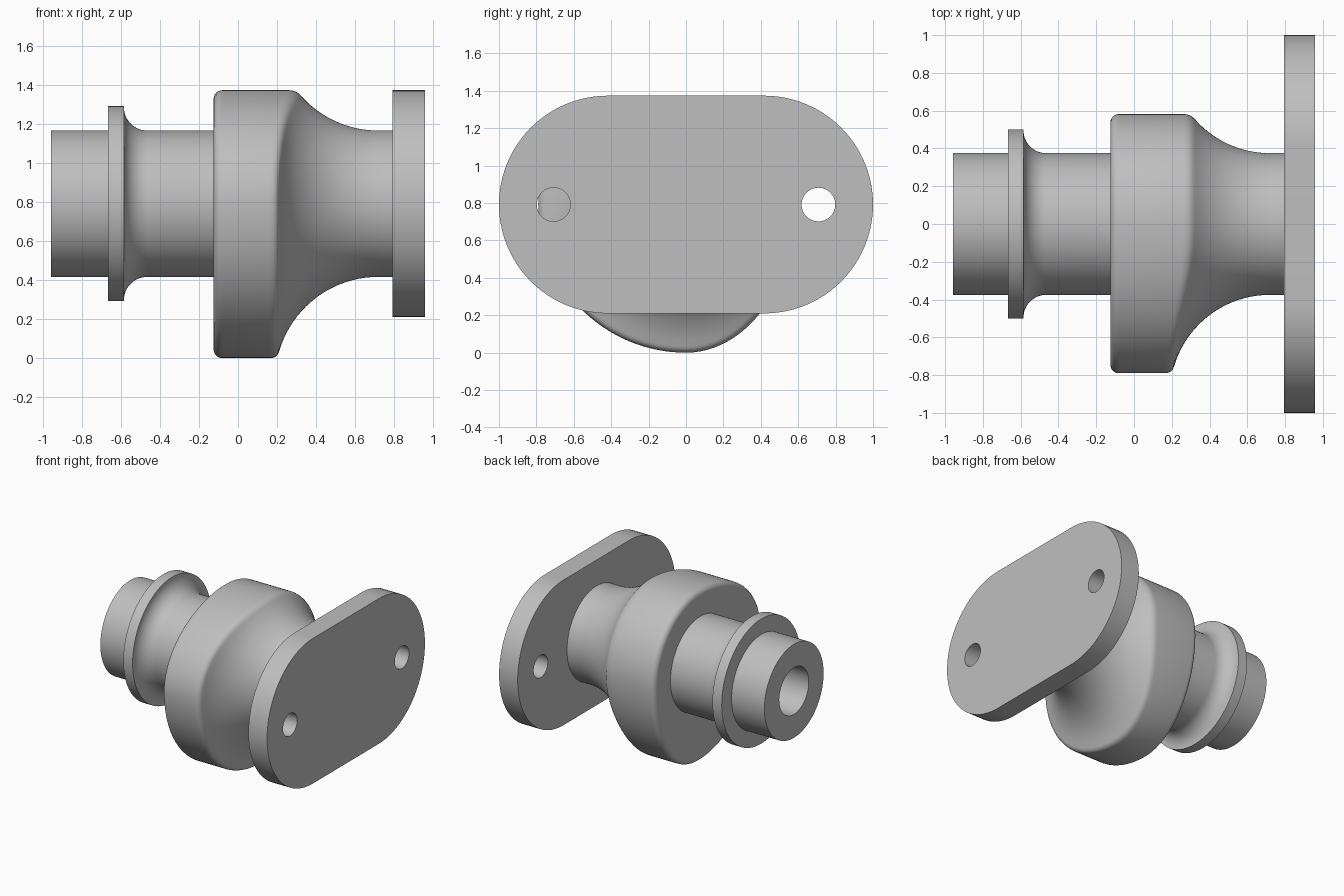
import bpy, bmesh, math
from mathutils import Matrix

AXIS_Z = 0.792
SHAFT_R = 0.375
SEG = 128

cube = bpy.data.objects.get("Cube")
if cube:
    bpy.data.objects.remove(cube, do_unlink=True)

grey = bpy.data.materials.new("plain grey")
grey.use_nodes = True
colour = (0.52, 0.52, 0.52, 1)
grey.diffuse_color = colour
grey.node_tree.nodes["Principled BSDF"].inputs["Base Color"].default_value = colour


def add_object(name, mesh):
    obj = bpy.data.objects.new(name, mesh)
    bpy.context.collection.objects.link(obj)
    mesh.materials.clear()
    mesh.materials.append(grey)
    bpy.ops.object.select_all(action='DESELECT')
    obj.select_set(True)
    bpy.context.view_layer.objects.active = obj
    bpy.ops.object.shade_smooth_by_angle(angle=math.radians(30))
    return obj


def loft(name, profile_at):
    """Sweep an (x, radius) profile, which may vary with angle, around the axis."""
    bm = bmesh.new()
    rings = []
    for i in range(SEG):
        t = 2 * math.pi * i / SEG
        rings.append([bm.verts.new((x, r * math.cos(t), AXIS_Z + r * math.sin(t)))
                      for x, r in profile_at(t)])
    for i, ring in enumerate(rings):
        following = rings[(i + 1) % SEG]
        for j in range(len(ring) - 1):
            bm.faces.new((ring[j], ring[j + 1], following[j + 1], following[j]))
    bmesh.ops.remove_doubles(bm, verts=bm.verts, dist=1e-5)
    bmesh.ops.recalc_face_normals(bm, faces=bm.faces)
    mesh = bpy.data.meshes.new(name)
    bm.to_mesh(mesh)
    bm.free()
    return add_object(name, mesh)


def arc(cx, cr, radius, start, end, steps):
    pts = []
    for k in range(steps + 1):
        a = math.radians(start + (end - start) * k / steps)
        pts.append((cx + radius * math.cos(a), cr + radius * math.sin(a)))
    return pts


# Shaft with blind bore, collar and collar fillet
shaft_profile = [(0.75, 0), (0.75, 0.187), (-0.958, 0.187), (-0.958, SHAFT_R),
                 (-0.667, SHAFT_R), (-0.667, 0.5), (-0.585, 0.5)]
shaft_profile += arc(-0.465, SHAFT_R + 0.12, 0.12, 180, 270, 12)
shaft_profile += [(0.8, SHAFT_R)]
loft("shaft", lambda t: shaft_profile)


# Eccentric cam body, blended into the shaft by a large concave fillet
BLEND = 0.53


def blend_point(a):
    return 0.72 - BLEND * math.sin(a), SHAFT_R + BLEND * (1 - math.cos(a))


def cam_profile(t):
    c, s = math.cos(t), math.sin(t)
    ry = 0.582 if c > 0 else 0.79
    rz = 0.582 if s > 0 else 0.792
    rim = 1 / math.hypot(c / ry, s / rz)
    pts = [(-0.125, 0.3)] + arc(-0.08, rim - 0.045, 0.045, 180, 90, 6)
    a_rim = math.acos(1 - (rim - SHAFT_R) / BLEND)
    corner = blend_point(a_rim)
    a_end = a_rim - 0.07
    first, last = (corner[0] - 0.04, rim), blend_point(a_end)
    for k in range(7):
        u = k / 6
        pts.append(tuple((1 - u) ** 2 * p + 2 * u * (1 - u) * q + u * u * w
                         for p, q, w in zip(first, corner, last)))
    pts += [blend_point(a_end * (1 - k / 20)) for k in range(1, 21)]
    return pts


loft("cam_body", cam_profile)


# Oblong mounting flange with two bolt holes
def circle(cy, radius, start, end, steps):
    return arc(cy, 0, radius, start, end, steps)


outlines = [circle(0.418, 0.582, -90, 90, 48) + circle(-0.418, 0.582, 90, 270, 48)]
outlines += [circle(side * 0.708, 0.09, 0, 360, 48)[:-1] for side in (-1, 1)]
curve = bpy.data.curves.new("flange_outline", 'CURVE')
curve.dimensions = '2D'
curve.fill_mode = 'BOTH'
curve.extrude = 0.0825
for outline in outlines:
    spline = curve.splines.new('POLY')
    spline.points.add(len(outline) - 1)
    for point, (u, v) in zip(spline.points, outline):
        point.co = (u, v, 0, 1)
    spline.use_cyclic_u = True
helper = bpy.data.objects.new("flange_outline", curve)
bpy.context.collection.objects.link(helper)
bpy.context.view_layer.update()
depsgraph = bpy.context.evaluated_depsgraph_get()
flange_mesh = bpy.data.meshes.new_from_object(helper.evaluated_get(depsgraph))
bpy.data.objects.remove(helper, do_unlink=True)
flange_mesh.transform(Matrix(((0, 0, 1, 0.8755), (1, 0, 0, 0),
                              (0, 1, 0, AXIS_Z), (0, 0, 0, 1))))
bm = bmesh.new()
bm.from_mesh(flange_mesh)
bmesh.ops.remove_doubles(bm, verts=bm.verts, dist=1e-5)
bmesh.ops.recalc_face_normals(bm, faces=bm.faces)
bm.to_mesh(flange_mesh)
bm.free()
add_object("mounting_flange", flange_mesh)
